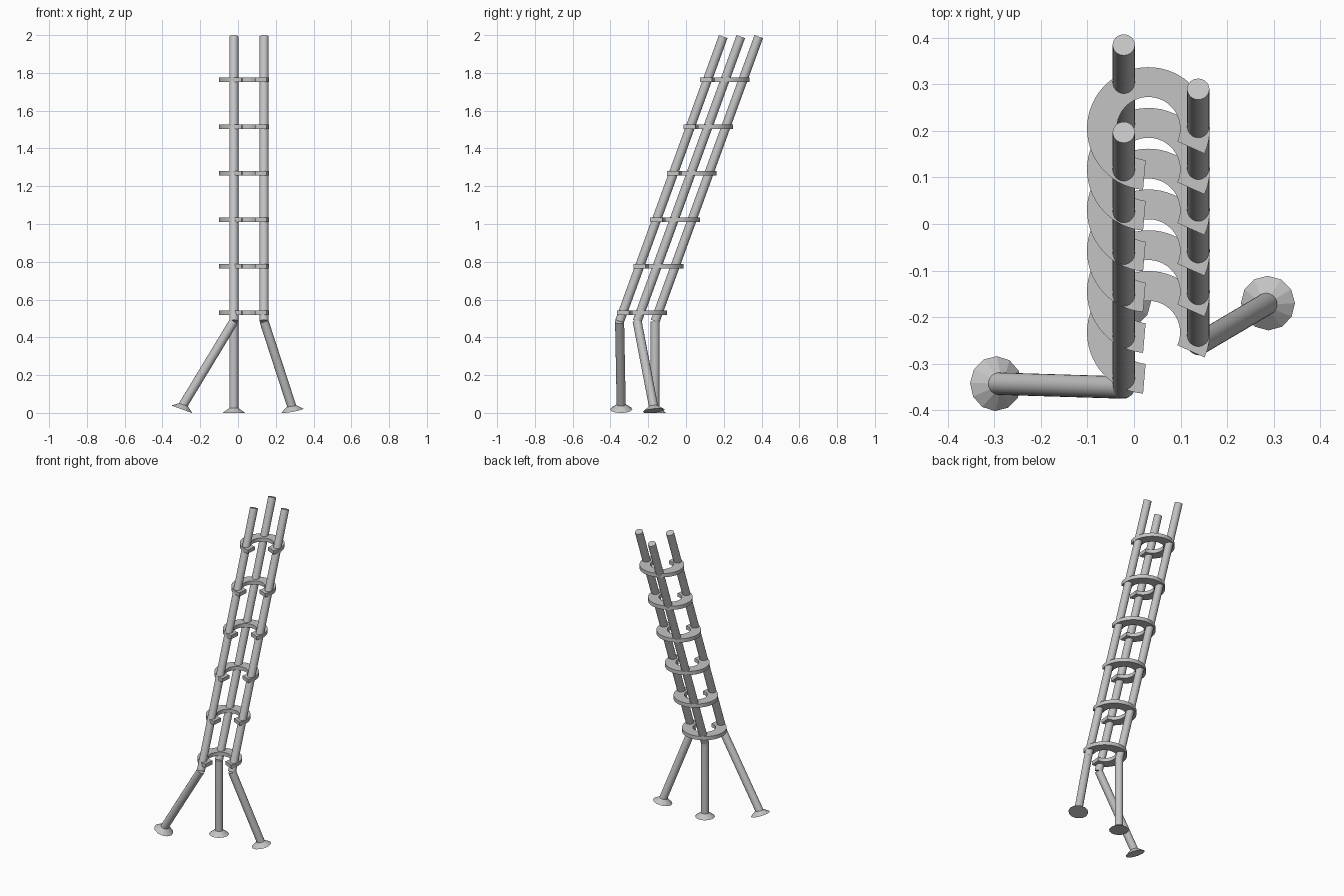
import bpy, bmesh, math
from mathutils import Vector

cube = bpy.data.objects.get("Cube")
if cube:
    bpy.data.objects.remove(cube)

grey = bpy.data.materials.new("light grey metal")
grey.use_nodes = True
colour = (0.55, 0.55, 0.55, 1)
grey.diffuse_color = colour
grey.node_tree.nodes["Principled BSDF"].inputs["Base Color"].default_value = colour


def finish(name, bm, smooth=True):
    bmesh.ops.recalc_face_normals(bm, faces=bm.faces)
    mesh = bpy.data.meshes.new(name)
    bm.to_mesh(mesh)
    bm.free()
    mesh.materials.append(grey)
    ob = bpy.data.objects.new(name, mesh)
    bpy.context.collection.objects.link(ob)
    if smooth:
        bpy.ops.object.select_all(action="DESELECT")
        ob.select_set(True)
        bpy.context.view_layer.objects.active = ob
        bpy.ops.object.shade_smooth_by_angle(angle=math.radians(35))
    return ob


def rod(name, start, end, r1, r2=None, sides=24, smooth=True):
    """Capped cylinder or cone between two points."""
    start, end = Vector(start), Vector(end)
    bm = bmesh.new()
    bmesh.ops.create_cone(bm, cap_ends=True, segments=sides, radius1=r1,
                          radius2=r1 if r2 is None else r2,
                          depth=(end - start).length)
    ob = finish(name, bm, smooth)
    ob.location = (start + end) / 2
    ob.rotation_euler = (end - start).to_track_quat("Z", "Y").to_euler()
    return ob


def open_ring(name, centre, inner, outer, first, last, height, steps=48):
    """Flat C-shaped band swept from one angle to another."""
    bm = bmesh.new()
    rows = []
    for i in range(steps + 1):
        a = math.radians(first + (last - first) * i / steps)
        rows.append([bm.verts.new((r * math.cos(a), r * math.sin(a), z))
                     for r, z in ((inner, -height / 2), (outer, -height / 2),
                                  (outer, height / 2), (inner, height / 2))])
    for a, b in zip(rows, rows[1:]):
        for k in range(4):
            n = (k + 1) % 4
            bm.faces.new((a[k], a[n], b[n], b[k]))
    bm.faces.new(rows[0])
    bm.faces.new(rows[-1])
    finish(name, bm).location = centre


# Leaning poles, splayed legs and conical feet
LEAN = 0.364
RADIUS = 0.024
TOP, BEND = 1.992, 0.485
poles = [  # name, x and y of the pole top, foot x and y, foot tilt in degrees
    ("front", -0.022, 0.197, -0.297, -0.343, 20),
    ("left", 0.138, 0.290, 0.288, -0.170, 12),
    ("back", -0.022, 0.385, -0.022, -0.165, 0),
]
for name, x, y, fx, fy, tilt in poles:
    bend = Vector((x, y - (TOP - BEND) * LEAN, BEND))
    rod(name + "_pole", bend, (x, y, TOP), RADIUS)

    tilt = math.radians(tilt)
    base = Vector((fx, fy, 0.056 * math.sin(tilt)))
    rod(name + "_leg", base + Vector((0, 0, 0.012)), bend, RADIUS)

    inward = Vector((bend.x - fx, bend.y - fy, 0))
    if tilt:
        inward.normalize()
    axis = inward * math.sin(tilt) + Vector((0, 0, math.cos(tilt)))
    rod(name + "_foot", base, base + axis * 0.026, 0.059, 0.024, 12, False)

# Open rings tying the poles together
for i in range(6):
    open_ring(f"ring_{i + 1}", (0.031, -0.233 + i * 0.0876, 0.53 + i * 0.2465),
              0.068, 0.132, -24, 265, 0.024)
